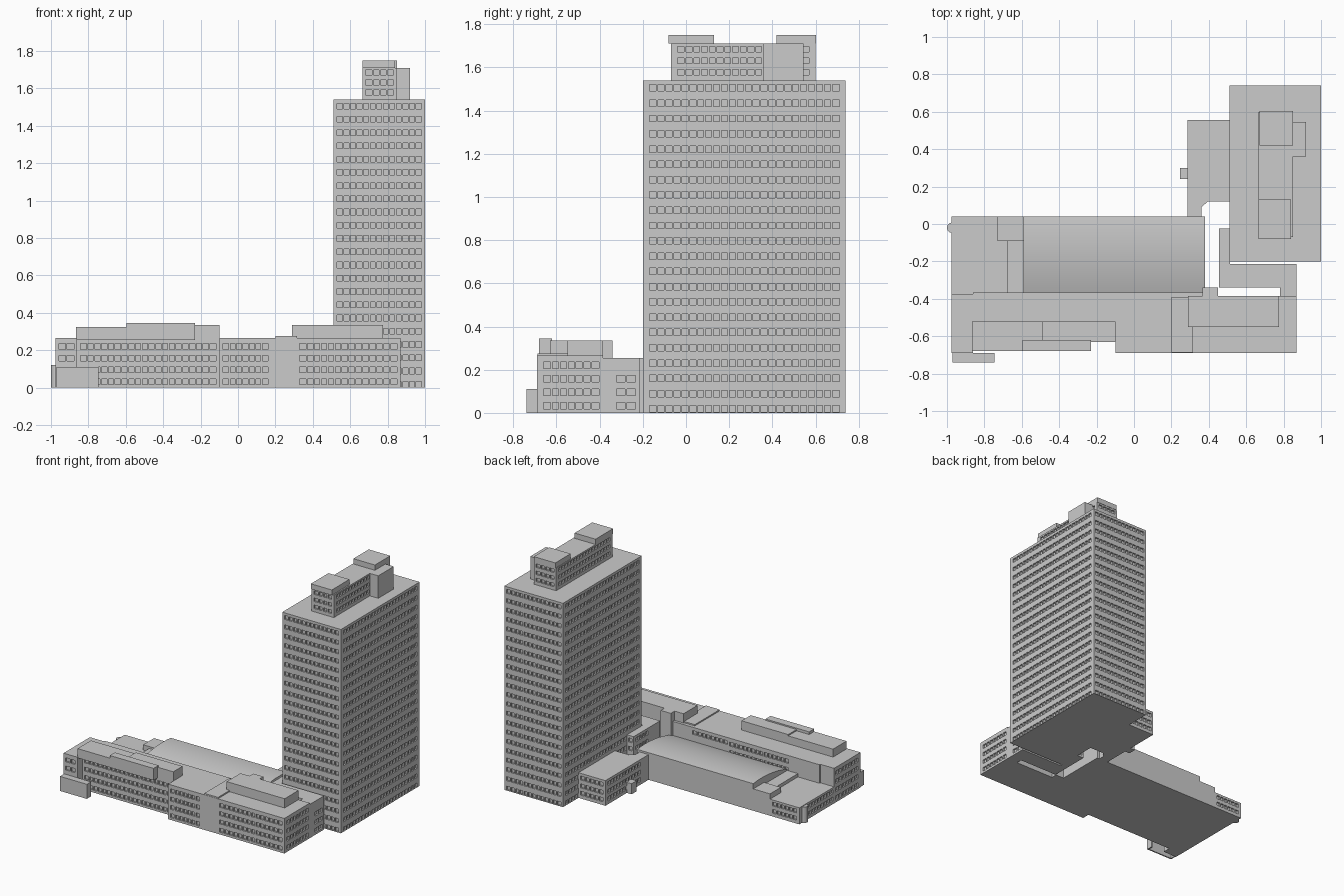
import bpy, bmesh, math
from mathutils import Matrix, Vector

if "Cube" in bpy.data.objects:
    bpy.data.objects.remove(bpy.data.objects["Cube"])

D = 0.012      # window recess depth
PITCH = 0.036  # window spacing
PIER = 0.009   # pier width between windows


def add_box(bm, x0, x1, y0, y1, z0, z1):
    m = Matrix.Translation(((x0 + x1) / 2, (y0 + y1) / 2, (z0 + z1) / 2)) @ \
        Matrix.Diagonal((x1 - x0, y1 - y0, z1 - z0, 1))
    bmesh.ops.create_cube(bm, size=1, matrix=m)


def finish(bm, name):
    bmesh.ops.recalc_face_normals(bm, faces=bm.faces)
    me = bpy.data.meshes.new(name)
    bm.to_mesh(me)
    bm.free()
    ob = bpy.data.objects.new(name, me)
    bpy.context.collection.objects.link(ob)
    return ob


def wall(bm, side, box, ends, rows, h, spans):
    """Facade layer: full-width spandrels, solid piers and slim window piers."""
    x0, x1, y0, y1, z0, z1 = box
    a0, a1 = ends

    def piece(a, b, c, d):
        if b - a < 1e-4 or d - c < 1e-4:
            return
        if side == 'S': add_box(bm, a, b, y0, y0 + D, c, d)
        if side == 'N': add_box(bm, a, b, y1 - D, y1, c, d)
        if side == 'W': add_box(bm, x0, x0 + D, a, b, c, d)
        if side == 'E': add_box(bm, x1 - D, x1, a, b, c, d)

    z = z0
    for r in rows:
        piece(a0, a1, z, r)
        z = r + h
        edge = a0
        for s, e in spans:
            piece(edge, s, r, z)
            n = max(1, round((e - s) / PITCH))
            for i in range(1, n):
                c = s + (e - s) * i / n
                piece(c - PIER / 2, c + PIER / 2, r, z)
            edge = e
        piece(edge, a1, r, z)
    piece(a0, a1, z, z1)


def block(name, x0, x1, y0, y1, z0, z1, sides='', rows=(), h=0.03, spans=None):
    bm = bmesh.new()
    add_box(bm, x0 + D * ('W' in sides), x1 - D * ('E' in sides),
            y0 + D * ('S' in sides), y1 - D * ('N' in sides), z0, z1)
    for s in sides:
        if s in 'SN':
            ends = (x0, x1)
        else:
            ends = (y0 + D * ('S' in sides), y1 - D * ('N' in sides))
        sp = (spans or {}).get(s, [(ends[0] + 0.018, ends[1] - 0.018)])
        wall(bm, s, (x0, x1, y0, y1, z0, z1), ends, rows, h, sp)
    return finish(bm, name)


def prism(name, pts, vec):
    bm = bmesh.new()
    f = bm.faces.new([bm.verts.new(p) for p in pts])
    r = bmesh.ops.extrude_face_region(bm, geom=[f])
    bmesh.ops.translate(bm, vec=vec,
                        verts=[v for v in r['geom'] if isinstance(v, bmesh.types.BMVert)])
    return finish(bm, name)


# High-rise tower
tower_rows = [0.0035 + 0.0708 * i for i in range(22)]
block('tower', 0.51, 1.0, -0.2, 0.74, 0, 1.54, 'SENW', tower_rows)

# Tower rooftop
roof_rows = [1.565, 1.618, 1.672]
block('tower_penthouse', 0.665, 0.85, -0.07, 0.6, 1.54, 1.71, 'SENW', roof_rows, 0.026)
block('tower_stair_core', 0.84, 0.92, 0.36, 0.545, 1.54, 1.71)
block('tower_roof_cap_back', 0.67, 0.85, 0.42, 0.603, 1.71, 1.75)
block('tower_roof_cap_front', 0.665, 0.84, -0.08, 0.13, 1.71, 1.75)

# Front wing
wing_rows = [0.0175, 0.08, 0.1425, 0.205]
block('wing_east', -0.1, 0.87, -0.69, -0.385, 0, 0.265, 'SE', wing_rows,
      spans={'S': [(-0.08, 0.16), (0.33, 0.85)]})
block('wing_east_rear', -0.1, 0.29, -0.385, -0.365, 0, 0.265, 'N', [0.212], 0.028,
      spans={'N': [(-0.09, 0.2)]})
block('wing_middle', -0.86, -0.1, -0.63, -0.365, 0, 0.265, 'SN', wing_rows,
      spans={'N': [(-0.6, -0.11)]})
block('wing_west_end', -0.975, -0.86, -0.69, -0.375, 0, 0.265, 'SW', wing_rows)

# Wing rooftop volumes
block('roof_volume_west', -0.865, -0.49, -0.68, -0.52, 0.255, 0.325)
block('roof_volume_front', -0.595, -0.23, -0.68, -0.62, 0.255, 0.345)
block('roof_volume_middle', -0.49, -0.1, -0.63, -0.52, 0.265, 0.335)
block('roof_step', 0.2, 0.315, -0.688, -0.39, 0.26, 0.275)
block('roof_volume_east', 0.29, 0.775, -0.55, -0.385, 0.265, 0.335)
block('stair_tower', 0.365, 0.45, -0.385, -0.34, 0, 0.335)
block('wing_rear_link', 0.29, 0.365, -0.385, -0.365, 0, 0.265)

# Links around the narrow courtyard
block('courtyard_east_link', 0.78, 0.87, -0.385, -0.34, 0, 0.255)
block('courtyard_corridor', 0.455, 0.87, -0.34, -0.215, 0, 0.255, 'E', wing_rows[:3])
block('tower_corridor', 0.455, 0.512, -0.215, -0.025, 0, 0.255, 'WN', wing_rows,
      spans={'N': [(0.468, 0.5)]})

# Hall with gently curved roof
n = 16
profile = [(-0.59, 0.04, 0), (-0.59, -0.365, 0)]
for i in range(n + 1):
    y = -0.365 + 0.405 * i / n
    profile.append((-0.59, y, 0.21 - 0.55 * (y + 0.06) ** 2))
hall = prism('curved_roof_hall', profile, Vector((0.97, 0, 0)))
bpy.ops.object.select_all(action='DESELECT')
hall.select_set(True)
bpy.context.view_layer.objects.active = hall
bpy.ops.object.shade_smooth_by_angle(angle=math.radians(20))

# Low west block with stepped roof
block('west_block', -0.975, -0.59, -0.38, 0.04, 0, 0.125, 'WN', [0.025, 0.08], 0.028,
      spans={'N': [(-0.95, -0.75)]})
block('west_roof_step', -0.73, -0.59, -0.09, 0.04, 0.12, 0.165)
block('west_roof_strip', -0.68, -0.59, -0.37, -0.09, 0.12, 0.15)

# Round stair bay on the west wall
bm = bmesh.new()
bmesh.ops.create_cone(bm, cap_ends=True, segments=16, radius1=0.028, radius2=0.028, depth=0.12,
                      matrix=Matrix.Translation((-0.972, -0.02, 0.06)))
finish(bm, 'round_stair_bay')

# Front entrance porch, open underneath
bm = bmesh.new()
add_box(bm, -0.97, -0.745, -0.74, -0.73, 0, 0.11)
add_box(bm, -0.97, -0.96, -0.73, -0.69, 0, 0.11)
add_box(bm, -0.755, -0.745, -0.73, -0.69, 0, 0.11)
add_box(bm, -0.96, -0.755, -0.73, -0.69, 0.1, 0.11)
finish(bm, 'entrance_porch')

# Annex beside the tower
block('annex', 0.285, 0.512, 0.12, 0.555, 0, 0.19, 'WN', [0.025, 0.08, 0.14])
prism('annex_chamfered_link',
      [(0.285, 0.04, 0), (0.36, 0.04, 0), (0.36, 0.09, 0), (0.395, 0.12, 0), (0.285, 0.12, 0)],
      Vector((0, 0, 0.19)))
block('annex_door_bay', 0.245, 0.3, 0.24, 0.3, 0, 0.08)
